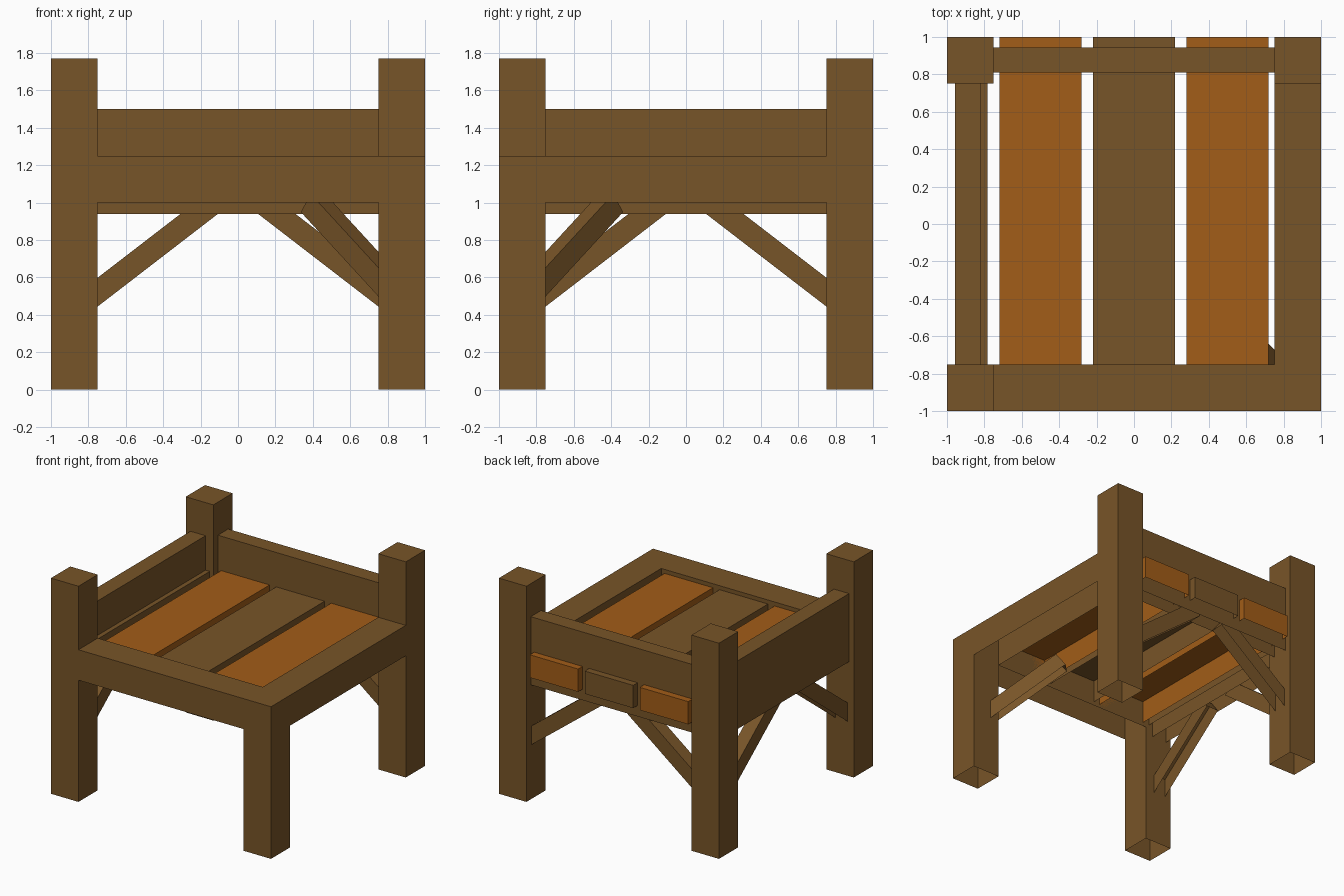
import bpy, bmesh, math
from mathutils import Matrix, Vector

if "Cube" in bpy.data.objects:
    bpy.data.objects.remove(bpy.data.objects["Cube"])


def material(name, rgb):
    m = bpy.data.materials.new(name)
    m.diffuse_color = (*rgb, 1)
    m.use_nodes = True
    m.node_tree.nodes["Principled BSDF"].inputs["Base Color"].default_value = m.diffuse_color
    return m


BROWN = material("brown wood", (0.187, 0.089, 0.021))
ORANGE = material("orange wood", (0.36, 0.109, 0.009))


# Every timber is a box without its underside
def box(name, lo, hi, mat=BROWN, matrix=None):
    lo, hi = Vector(lo), Vector(hi)
    bm = bmesh.new()
    bmesh.ops.create_cube(bm, size=1)
    for v in bm.verts:
        v.co = Vector([(lo[i] + hi[i]) / 2 + v.co[i] * (hi[i] - lo[i]) for i in range(3)])
    bm.normal_update()
    bmesh.ops.delete(bm, geom=[f for f in bm.faces if f.normal.z < -0.9],
                     context='FACES_ONLY')
    if matrix:
        bmesh.ops.transform(bm, matrix=matrix, verts=bm.verts)
    me = bpy.data.meshes.new(name)
    bm.to_mesh(me)
    bm.free()
    me.materials.append(mat)
    ob = bpy.data.objects.new(name, me)
    bpy.context.collection.objects.link(ob)
    return ob


# Corner posts, the front right one cut low
for name, x, y, top in (("front_left_post", -1, -1, 1.772), ("front_right_post", 0.75, -1, 1.25),
                        ("back_left_post", -1, 0.75, 1.772), ("back_right_post", 0.75, 0.75, 1.772)):
    box(name, (x, y, 0), (x + 0.25, y + 0.25, top))

# Low thick rails on the front and right
box("front_rail", (-0.75, -1, 1.0), (0.75, -0.75, 1.25))
box("right_rail", (0.75, -0.75, 1.0), (1, 0.75, 1.25))

# Tall boards on the back and left, with a ledge inside the left one
box("back_board", (-0.75, 0.81, 0.94), (0.75, 0.943, 1.5))
box("left_board", (-0.957, -0.75, 0.94), (-0.82, 0.75, 1.5))
box("left_ledge", (-0.9, -0.75, 1.03), (-0.782, 0.75, 1.217))

# Seat planks running out through the back board
for name, x, mat in (("left_plank", -0.5, ORANGE), ("middle_plank", 0, BROWN),
                     ("right_plank", 0.5, ORANGE)):
    box(name, (x - 0.22, -0.75, 1.03), (x + 0.22, 1, 1.217), mat)

# Sloping braces: the upper bottom edge sits at (x, y, z), rising along the heading
SLOPE = math.radians(37.6)


def brace(name, x, y, z, heading, length):
    m = (Matrix.Translation((x, y, z)) @ Matrix.Rotation(math.radians(heading), 4, 'Z')
         @ Matrix.Rotation(-SLOPE, 4, 'Y'))
    box(name, (-length, -0.055, 0), (0, 0.055, 0.122), matrix=m)


brace("back_left_brace", -0.11, 0.877, 0.938, 0, 0.86)
brace("back_right_brace", 0.11, 0.877, 0.938, 180, 0.86)
brace("left_front_brace", -0.89, -0.11, 0.938, 90, 0.86)
brace("left_back_brace", -0.89, 0.11, 0.938, 270, 0.86)
brace("front_corner_brace", 0.375, -0.375, 0.95, 135, 0.8)
